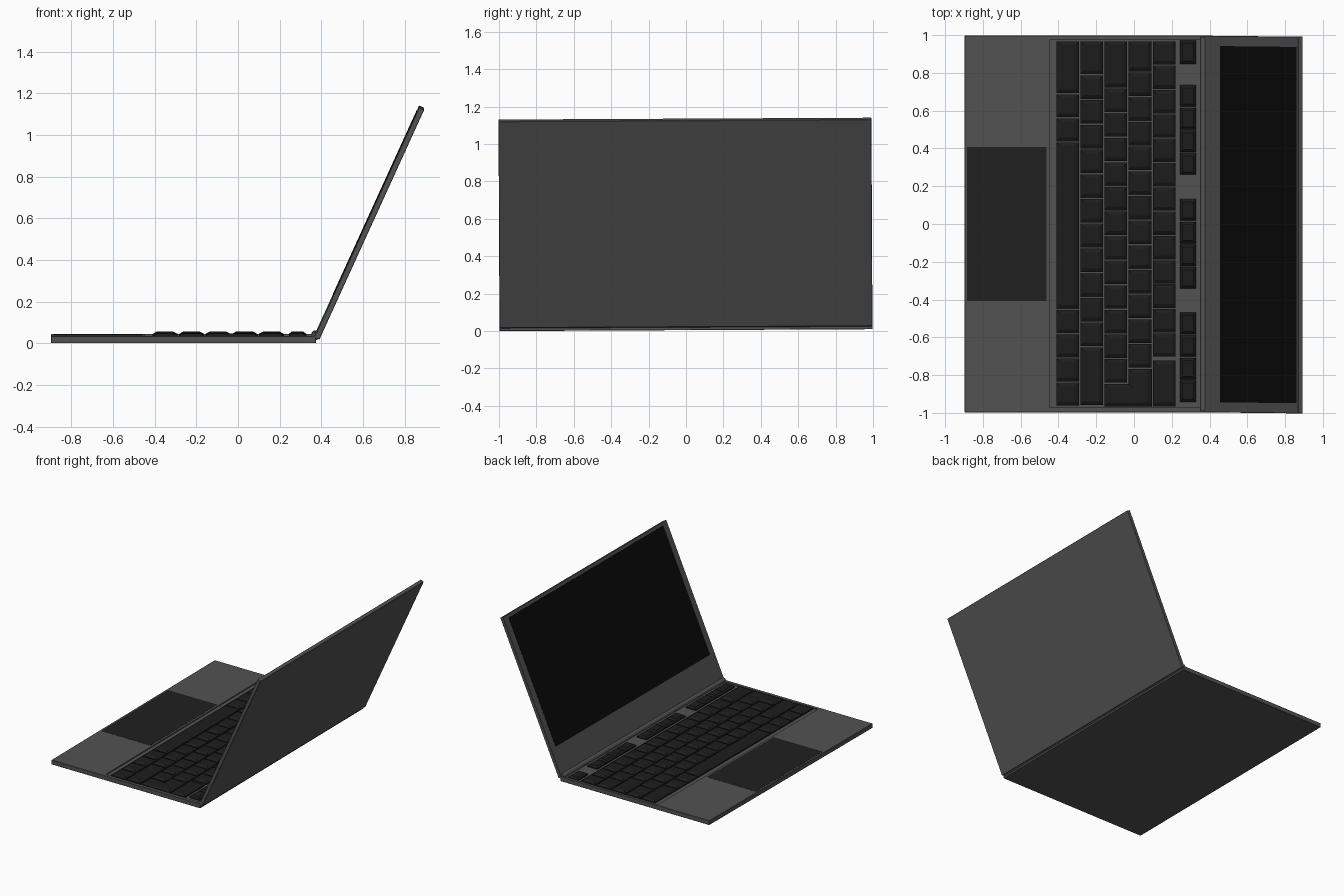
import bpy, bmesh, math
from mathutils import Matrix, Vector

if "Cube" in bpy.data.objects:
    bpy.data.objects.remove(bpy.data.objects["Cube"])

TOP = 0.034      # deck height
WELL = 0.026     # keyboard well floor
TILT = Matrix.Translation((0, 0, 0.005)) @ Matrix.Rotation(0.005, 4, 'X')


def material(name, v):
    m = bpy.data.materials.new(name)
    m.diffuse_color = (v, v, v, 1)
    m.use_nodes = True
    m.node_tree.nodes["Principled BSDF"].inputs["Base Color"].default_value = m.diffuse_color
    return m


BODY = material("dark_grey", 0.085)
KEY = material("key_black", 0.012)
PAD = material("pad_black", 0.014)
GLASS = material("screen_black", 0.003)


def finish(name, bm, mat, matrix=Matrix()):
    bmesh.ops.recalc_face_normals(bm, faces=bm.faces)
    bm.transform(matrix)
    me = bpy.data.meshes.new(name)
    bm.to_mesh(me)
    bm.free()
    ob = bpy.data.objects.new(name, me)
    bpy.context.collection.objects.link(ob)
    me.materials.append(mat)
    ob.matrix_world = TILT
    return ob


def box(name, x, y, z, mat, matrix=Matrix(), bevel=0.0):
    bm = bmesh.new()
    bmesh.ops.create_cube(bm, size=1)
    for v in bm.verts:
        v.co = Vector([(r[0] + r[1]) / 2 + c * (r[1] - r[0]) for r, c in zip((x, y, z), v.co)])
    if bevel:
        bmesh.ops.bevel(bm, geom=bm.edges[:], offset=bevel, segments=1, affect='EDGES')
    return finish(name, bm, mat, matrix)


# base with sunken keyboard well
base = box("base", (-0.897, 0.375), (-0.997, 0.997), (0, TOP), BODY, bevel=0.002)
cutter = box("well_cutter", (-0.448, 0.352), (-0.972, 0.977), (WELL, 0.1), BODY)
cutter.hide_render = True
cutter.hide_viewport = True
cut = base.modifiers.new("well", 'BOOLEAN')
cut.operation = 'DIFFERENCE'
cut.object = cutter
cut.solver = 'EXACT'

# touchpad
box("touchpad", (-0.883, -0.462), (-0.407, 0.407), (TOP - 0.004, TOP + 0.001), PAD)


# tapered keys: short straight skirt, then sloping sides up to a flat top
def add_key(bm, outline, inset=0.02):
    f = bm.faces.new([bm.verts.new((x, y, WELL - 0.001)) for x, y in outline])
    f.normal_update()
    if f.normal.z < 0:
        f.normal_flip()
    r = bmesh.ops.extrude_face_region(bm, geom=[f])
    top = [g for g in r['geom'] if isinstance(g, bmesh.types.BMFace)]
    bmesh.ops.translate(bm, vec=(0, 0, 0.01),
                        verts=[g for g in r['geom'] if isinstance(g, bmesh.types.BMVert)])
    bm.normal_update()
    bmesh.ops.inset_region(bm, faces=top, thickness=inset, use_even_offset=True)
    for v in top[0].verts:
        v.co.z = 0.046


def key_row(name, x0, x1, spans, inset=0.02, extra=None):
    bm = bmesh.new()
    g = 0.003
    for hi, lo, n in spans:     # each span is split into n equal keys
        step = (hi - lo) / n
        for i in range(n):
            a, b = hi - i * step - g, hi - (i + 1) * step + g
            add_key(bm, [(x0, b), (x1, b), (x1, a), (x0, a)], inset)
    if extra:
        add_key(bm, extra, inset)
    finish(name, bm, KEY)


key_row("space_row", -0.41, -0.29,
        [(0.97, 0.69, 1), (0.69, 0.435, 2), (0.435, -0.452, 1), (-0.452, -0.965, 4)])
key_row("lower_letter_row", -0.283, -0.163,
        [(0.97, 0.79, 1), (0.79, -0.65, 11), (-0.65, -0.962, 1)])
# middle row carries the L-shaped enter key
key_row("middle_letter_row", -0.156, -0.036, [(0.97, 0.72, 1), (0.72, -0.842, 12)],
        extra=[(-0.156, -0.966), (0.095, -0.966), (0.095, -0.767), (-0.03, -0.767),
               (-0.03, -0.846), (-0.156, -0.846)])
key_row("upper_letter_row", -0.03, 0.093, [(0.97, 0.805, 1), (0.805, -0.763, 12)])
key_row("number_row", 0.1, 0.22, [(0.97, -0.705, 13), (-0.72, -0.968, 1)])
key_row("function_row", 0.244, 0.328,
        [(0.975, 0.845, 1)] + [(c, c - 0.48, 4) for c in (0.738, 0.135, -0.465)], inset=0.014)

# hinge barrel
bm = bmesh.new()
bmesh.ops.create_cone(bm, cap_ends=True, segments=16, radius1=0.019, radius2=0.019, depth=1.98)
hinge = finish("hinge", bm, BODY,
               Matrix.Translation((0.371, 0, 0.033)) @ Matrix.Rotation(math.pi / 2, 4, 'X'))

# lid: local x runs up the panel, local z points to the user
LEN = 1.213
d = Vector((0.415, 0, 0.91)).normalized()
n = Vector((-d.z, 0, d.x))
LID = Matrix.Translation((0.366, 0, 0.028)) @ Matrix((d, (0, 1, 0), n)).transposed().to_4x4()
box("lid", (0, LEN), (-0.997, 0.997), (-0.027, 0), BODY, LID, bevel=0.002)
box("screen", (LEN - 0.998, LEN - 0.022), (-0.943, 0.943), (-0.004, 0.001), GLASS, LID)
